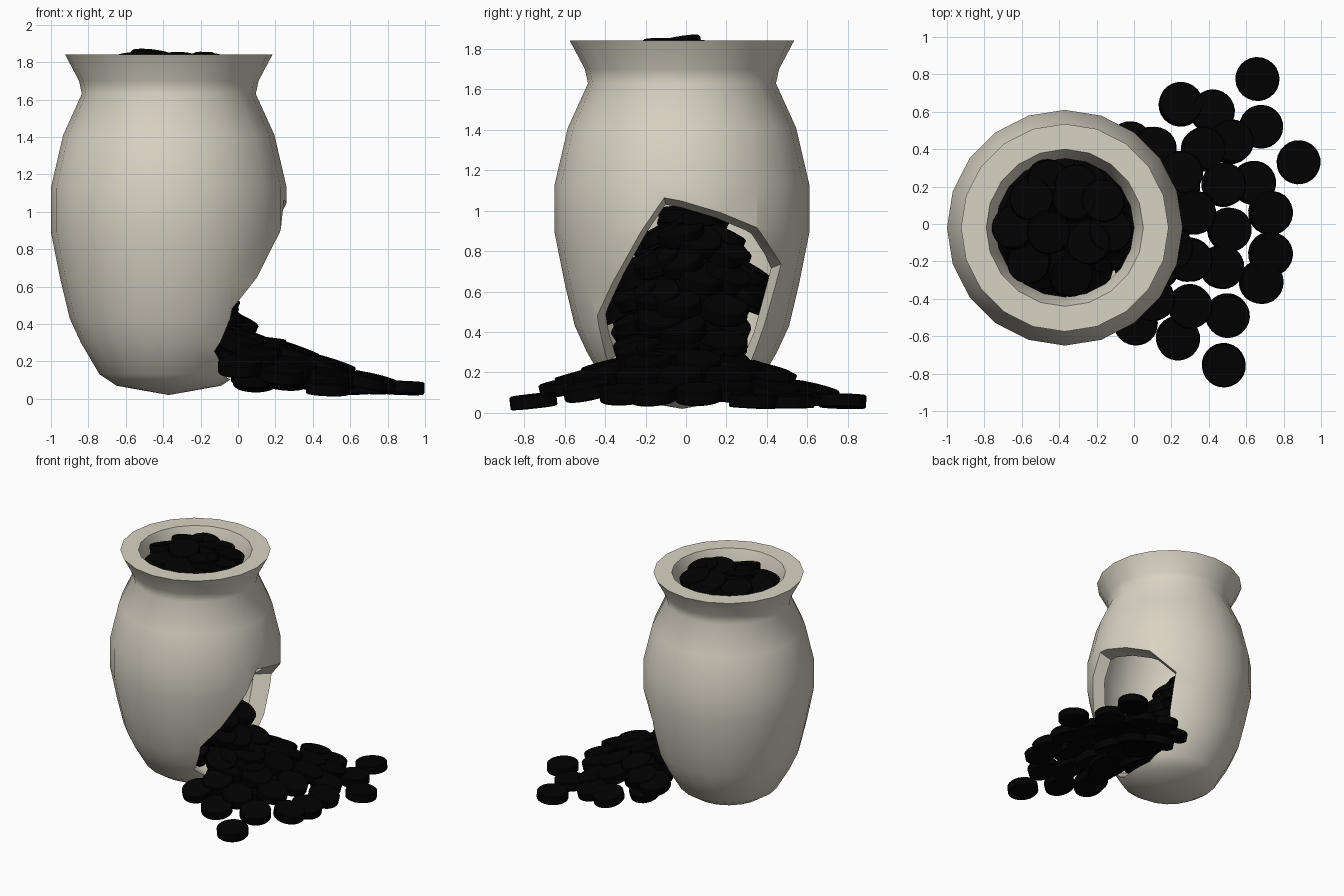
import bpy, bmesh, math, random
from mathutils import Vector

random.seed(4)
if "Cube" in bpy.data.objects:
    bpy.data.objects.remove(bpy.data.objects["Cube"])

JAR = Vector((-0.37, -0.02, 0))


def material(name, colour):
    m = bpy.data.materials.new(name)
    m.use_nodes = True
    m.diffuse_color = colour
    bsdf = m.node_tree.nodes["Principled BSDF"]
    bsdf.inputs["Base Color"].default_value = colour
    bsdf.inputs["Roughness"].default_value = 0.8
    return m


def add_object(name, bm, mat):
    mesh = bpy.data.meshes.new(name)
    bmesh.ops.recalc_face_normals(bm, faces=bm.faces[:])
    bm.to_mesh(mesh)
    bm.free()
    mesh.materials.append(mat)
    ob = bpy.data.objects.new(name, mesh)
    bpy.context.collection.objects.link(ob)
    return ob


def make_active(ob):
    bpy.ops.object.select_all(action='DESELECT')
    ob.select_set(True)
    bpy.context.view_layer.objects.active = ob


def smooth(ob, degrees):
    make_active(ob)
    bpy.ops.object.shade_smooth_by_angle(angle=math.radians(degrees))


clay = material("pale clay", (0.69, 0.65, 0.55, 1))
black = material("black", (0.0004, 0.0004, 0.0004, 1))

# Jar: thick-walled lathe, outside upward then inside downward
outside = [(0, .02), (.28, .07), (.37, .13), (.47, .3), (.53, .43), (.58, .64),
           (.63, .89), (.63, 1.13), (.565, 1.41), (.465, 1.63), (.48, 1.7),
           (.555, 1.842)]
inside = [(.42, 1.842), (.37, 1.7), (.37, 1.6), (.47, 1.38), (.53, 1.12),
          (.53, .88), (.48, .64), (.42, .4), (.3, .2), (0, .13)]
bm = bmesh.new()
verts = [bm.verts.new((r, 0, z)) for r, z in outside + inside]
edges = [bm.edges.new(pair) for pair in zip(verts, verts[1:])]
bmesh.ops.spin(bm, geom=verts + edges, cent=(0, 0, 0), axis=(0, 0, 1),
               angle=math.tau, steps=20)
bmesh.ops.remove_doubles(bm, verts=bm.verts[:], dist=0.001)
bmesh.ops.translate(bm, verts=bm.verts[:], vec=JAR)
jar = add_object("jar", bm, clay)

# Jagged opening in the +x side, cut with a block that narrows inward
hole = [(-.09, .98), (.315, .88), (.48, .74), (.33, .17), (.12, .09),
        (-.22, .09), (-.43, .22), (-.45, .48)]
bm = bmesh.new()
ends = []
for x in (-.35, .5):
    k = 1 + .8 * x
    ends.append([bm.verts.new((x, y * k, .55 + (z - .55) * k)) for y, z in hole])
    bm.faces.new(ends[-1])
for i in range(len(hole)):
    j = (i + 1) % len(hole)
    bm.faces.new((ends[0][i], ends[0][j], ends[1][j], ends[1][i]))
cutter = add_object("hole_cutter", bm, clay)
cutter.hide_render = True
cut = jar.modifiers.new("hole", 'BOOLEAN')
cut.operation = 'DIFFERENCE'
cut.solver = 'EXACT'
cut.object = cutter
make_active(jar)
bpy.ops.object.modifier_apply(modifier=cut.name)
bpy.data.objects.remove(cutter)
smooth(jar, 42)

# Coin: thick disc with softened edges
bm = bmesh.new()
bmesh.ops.create_cone(bm, cap_ends=True, segments=24, radius1=.117,
                      radius2=.117, depth=.066)
rims = [e for e in bm.edges if e.verts[0].co.z * e.verts[1].co.z > 0]
bmesh.ops.bevel(bm, geom=rims, offset=.006, segments=1, affect='EDGES')
first = add_object("coin", bm, black)
smooth(first, 30)
coin_mesh = first.data
bpy.data.objects.remove(first)


def place_coin(name, x, y, z, normal, wobble):
    jitter = Vector((random.uniform(-wobble, wobble),
                     random.uniform(-wobble, wobble), 0))
    ob = bpy.data.objects.new(name, coin_mesh)
    ob.rotation_euler = (normal + jitter).to_track_quat('Z', 'Y').to_euler()
    ob.location = (x, y, z)
    bpy.context.collection.objects.link(ob)


def fan(x, y):
    """Height of the low spill outside the jar."""
    return .07 + .33 * max(0, 1 - math.hypot(x, y + .02) / .87) ** 1.2


def heap(x, y):
    """Height of the steep heap inside the jar, above the spill."""
    cone = min(1.02, 1.14 - 1.4 * math.hypot(x + .5, y - .02))
    return max(cone, fan(x, y))


def slope(height, x, y, amount):
    d = .05
    dx = height(x - d, y) - height(x + d, y)
    dy = height(x, y - d) - height(x, y + d)
    return Vector((dx * amount / (2 * d), dy * amount / (2 * d), 1))


def inner_radius(z):
    for (r1, z1), (r2, z2) in zip(inside, inside[1:]):
        if z2 <= z <= z1 and z1 > z2:
            return r2 + (r1 - r2) * (z - z2) / (z1 - z2)
    return 0


# Heap of coins inside the jar and through the opening, in layers
step = .125
for row in range(-4, 5):
    for col in range(-3, 6):
        x = -.37 + (col + .5 * (row % 2)) * step + random.uniform(-.02, .02)
        y = -.03 + row * step * .87 + random.uniform(-.02, .02)
        z = heap(x, y) - .04
        while z > .1:
            r = math.hypot(x - JAR.x, y - JAR.y)
            in_jar = z > .2 and r < inner_radius(z) - .11
            in_hole = -.03 < x < .24 and -.33 < y < .27 and z < .42
            if in_jar or in_hole:
                place_coin("heap_coin", x, y, z, slope(heap, x, y, .4), .15)
            z -= .12

# Coins spilled on the ground
spilled = [(.66, .775), (.25, .64), (.42, .6), (.68, .52), (.88, .33),
           (.37, .4), (.52, .44), (.64, .22), (.48, .21), (.73, .06),
           (.51, -.03), (.73, -.16), (.68, -.31), (.47, -.23), (.5, -.49),
           (.48, -.755), (.235, -.61), (.3, -.44), (.01, -.53), (-.02, .43),
           (.11, .4), (.32, .06), (.3, -.19), (.25, .27), (.1, -.4)]
for x, y in spilled:
    z = fan(x, y) - .012
    place_coin("spilled_coin", x, y, z, slope(fan, x, y, .8), .06)
    if z > .2:
        place_coin("spilled_coin", x - .02, y, z - .1,
                   slope(fan, x, y, .8), .06)

# Coins filling the mouth of the jar, heaped just over the rim
mouth = [(-.46, .23), (-.55, .13), (-.32, .13), (-.64, -.02), (-.46, -.04),
         (-.24, -.1), (-.56, -.2), (-.34, -.27), (-.13, -.04), (-.17, .12),
         (-.31, .2)]
for x, y in mouth:
    r = math.hypot(x - JAR.x, y - JAR.y)
    z = 1.83 - .2 * r + random.uniform(-.015, .015)
    lean = Vector(((x - JAR.x) * .5, (y - JAR.y) * .5, 1))
    place_coin("mouth_coin", x, y, z, lean, .2)
    place_coin("mouth_coin", JAR.x + (x - JAR.x) * .8,
               JAR.y + (y - JAR.y) * .8, z - .08, lean, .2)
